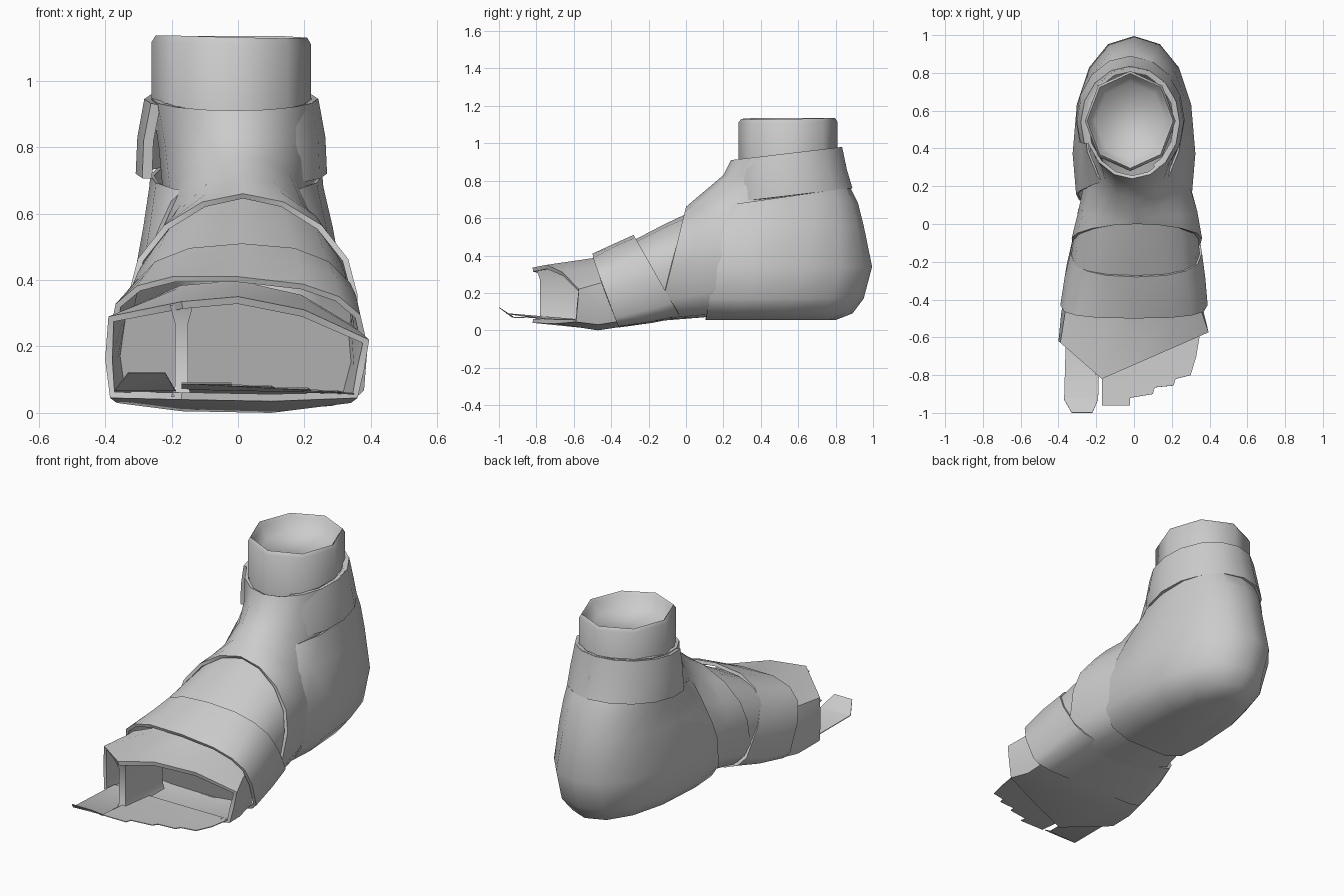
import bpy, bmesh, math
from mathutils import Vector

cube = bpy.data.objects.get("Cube")
if cube:
    bpy.data.objects.remove(cube, do_unlink=True)

grey = bpy.data.materials.new("bandage_grey")
grey.use_nodes = True
COLOR = (0.6, 0.6, 0.6, 1)
grey.diffuse_color = COLOR
grey.node_tree.nodes["Principled BSDF"].inputs["Base Color"].default_value = COLOR


def finish(name, bm, thickness=0, angle=40):
    bmesh.ops.recalc_face_normals(bm, faces=bm.faces)
    mesh = bpy.data.meshes.new(name)
    bm.to_mesh(mesh)
    bm.free()
    mesh.materials.append(grey)
    ob = bpy.data.objects.new(name, mesh)
    bpy.context.collection.objects.link(ob)
    bpy.ops.object.select_all(action='DESELECT')
    ob.select_set(True)
    bpy.context.view_layer.objects.active = ob
    if thickness:
        mod = ob.modifiers.new("cloth", 'SOLIDIFY')
        mod.thickness = thickness
        mod.offset = -1
        bpy.ops.object.modifier_apply(modifier=mod.name)
    bpy.ops.object.shade_smooth_by_angle(angle=math.radians(angle))


def power(v, p):
    return math.copysign(abs(v) ** p, v)


def ring(front, back, width, cx=0, p=1, pb=None, tilt=0, n=16):
    """Rounded loop spanning two (y, z) points, with its own half width."""
    pts = []
    for i in range(n):
        a = math.pi / 2 + 2 * math.pi * i / n
        c, s = math.cos(a), math.sin(a)
        e = p if s > -1e-6 or pb is None else pb
        x = cx + width * power(c, e)
        t = 0.5 + 0.5 * power(s, e)
        y = back[0] + (front[0] - back[0]) * t
        z = back[1] + (front[1] - back[1]) * t - tilt * x * t
        pts.append(Vector((x, y, z)))
    return pts


def loft(rings, cap_start=False, cap_end=False):
    bm = bmesh.new()
    loops = [[bm.verts.new(v) for v in r] for r in rings]
    for a, b in zip(loops, loops[1:]):
        for i in range(len(a)):
            j = (i + 1) % len(a)
            bm.faces.new((a[i], a[j], b[j], b[i]))
    if cap_start:
        bm.faces.new(loops[0])
    if cap_end:
        bm.faces.new(loops[-1])
    return bm


def trim(bm, point, normal, cut_away=True):
    bmesh.ops.bisect_plane(bm, geom=bm.verts[:] + bm.edges[:] + bm.faces[:],
                           plane_co=point, plane_no=normal, clear_outer=cut_away)


# Ankle sleeve: faceted tube with a rolled rim and a hollow top
sleeve = [ring((0.28, 0.84), (0.81, 0.86), 0.24, -0.02, n=8),
          ring((0.28, 1.11), (0.81, 1.115), 0.24, -0.02, tilt=0.03, n=8),
          ring((0.295, 1.13), (0.797, 1.135), 0.228, -0.02, tilt=0.03, n=8),
          ring((0.31, 1.115), (0.785, 1.12), 0.215, -0.02, n=8),
          ring((0.34, 1.05), (0.75, 1.05), 0.185, -0.02, n=8)]
finish("ankle_sleeve", loft(sleeve, cap_end=True), 0, 85)

# Instep wrap: sweeps from the ankle down over the arch
instep = [ring((0.24, 0.91), (0.83, 0.98), 0.25, -0.01),
          ring((0.20, 0.83), (0.88, 0.76), 0.238),
          ring((0.13, 0.77), (0.82, 0.42), 0.22, 0, 1.0),
          ring((0.07, 0.72), (0.45, 0.10), 0.265, 0.01, 1.05, 0.8),
          ring((0.035, 0.69), (0.10, 0.07), 0.315, 0.02, 1.1, 0.55),
          ring((0.0, 0.66), (-0.15, 0.05), 0.345, 0.015, 1.08, 0.45)]
finish("instep_wrap", loft(instep), 0.018)

# Ankle band: outer layer round the back, ending in a loose fold on one side
band = loft([ring((0.24, 0.91), (0.835, 0.98), 0.262, -0.02),
             ring((0.22, 0.80), (0.86, 0.86), 0.283, -0.02),
             ring((0.21, 0.68), (0.89, 0.76), 0.288, -0.02)])
trim(band, (-0.28, 0.43, 0.9), (-0.15, -0.43, 0))
finish("ankle_band", band, 0.03)

# Heel wrap: rounded cup trimmed along its front and top edges
heel = loft([ring((y0, z), (y1, z), w, cx, 0.9) for z, y0, y1, w, cx in [
    (0.84, 0.22, 0.85, 0.25, -0.01), (0.76, 0.2, 0.88, 0.255, -0.005),
    (0.68, 0.16, 0.92, 0.262, -0.005), (0.56, 0.0, 0.95, 0.285, 0),
    (0.34, -0.25, 0.995, 0.325, 0), (0.17, -0.35, 0.95, 0.31, 0.005),
    (0.09, -0.35, 0.89, 0.25, 0.005), (0.055, -0.25, 0.80, 0.14, 0)]], cap_end=True)
trim(heel, (0, 0.22, 0.67), (0, -0.59, 0.11))
trim(heel, (0, 0.22, 0.67), (0, -0.09, 0.64))
finish("heel_wrap", heel, 0.012)

# Foot surface showing in the gap between the wraps
foot = [ring((0.06, 0.65), (0.10, 0.09), 0.31, 0.015, 1.0, 0.5),
        ring((-0.12, 0.565), (-0.10, 0.07), 0.335, 0.01, 0.9, 0.45),
        ring((-0.32, 0.46), (-0.30, 0.05), 0.35, 0, 0.75, 0.4)]
finish("foot_top", loft(foot))

# Midfoot wrap
midfoot = [ring((-0.28, 0.51), (-0.03, 0.07), 0.348, 0.012, 0.82, 0.45),
           ring((-0.38, 0.465), (-0.18, 0.04), 0.372, 0.005, 0.77, 0.4),
           ring((-0.5, 0.41), (-0.36, 0.015), 0.39, 0, 0.72, 0.35, 0.06)]
finish("midfoot_wrap", loft(midfoot), 0.018)


# Toe wrap: its open front edge comes to a point above the big toe gap
def toe_edge(x):
    if x < -0.17:
        return -0.82 + 0.2 * (-0.17 - x) / 0.23
    return -0.82 + 0.24 * (x + 0.17) / 0.55


toe_front = [(-0.17, 0.335), (-0.39, 0.29), (-0.4, 0.16), (-0.385, 0.045), (-0.17, 0.04),
             (0.1, 0.035), (0.36, 0.045), (0.38, 0.13), (0.395, 0.22), (0.2, 0.31), (0, 0.35)]
toe_back = [(-0.18, 0.375), (-0.365, 0.295), (-0.385, 0.16), (-0.365, 0.03), (-0.17, 0.005),
            (0.1, 0), (0.34, 0.03), (0.37, 0.14), (0.36, 0.25), (0.2, 0.345), (0, 0.39)]
toe = [[Vector((0.96 * x, -0.34 - 0.28 * z, 0.02 + 0.97 * z)) for x, z in toe_back],
       [Vector((x, -0.47, z)) for x, z in toe_back],
       [Vector((x, toe_edge(x), z)) for x, z in toe_front]]
finish("toe_wrap", loft(toe, cap_start=True), 0.022, 50)

# Wall between the big toe and the other toes, flared at both ends
divider = []
for z, half, front in [(0.05, 0.03, -0.8), (0.08, 0.02, -0.78), (0.27, 0.02, -0.78), (0.325, 0.035, -0.8)]:
    divider.append([Vector((-0.17 + sx * half, y, z)) for sx, y in
                    [(-1, front), (1, front), (1, -0.45), (-1, -0.45)]])
finish("toe_divider", loft(divider, True, True))


# Ragged cloth sheets under the toes
def sheet(name, outline, bend, rise):
    bm = bmesh.new()
    bm.faces.new([bm.verts.new((x, y, 0.06 + max(0, bend - y) * rise)) for x, y in outline])
    trim(bm, (0, bend, 0), (0, 1, 0), False)
    finish(name, bm, 0.004)


sheet("big_toe_sheet", [(-0.36, -0.58), (-0.37, -0.93), (-0.33, -1), (-0.22, -1),
                        (-0.19, -0.93), (-0.18, -0.58)], -0.92, 0.75)
sheet("small_toes_sheet", [(-0.17, -0.58), (-0.17, -0.96), (-0.02, -0.96), (-0.02, -0.92),
                           (0.1, -0.9), (0.11, -0.865), (0.21, -0.855), (0.22, -0.82),
                           (0.3, -0.8), (0.33, -0.7), (0.35, -0.58)], -0.75, 0.15)
